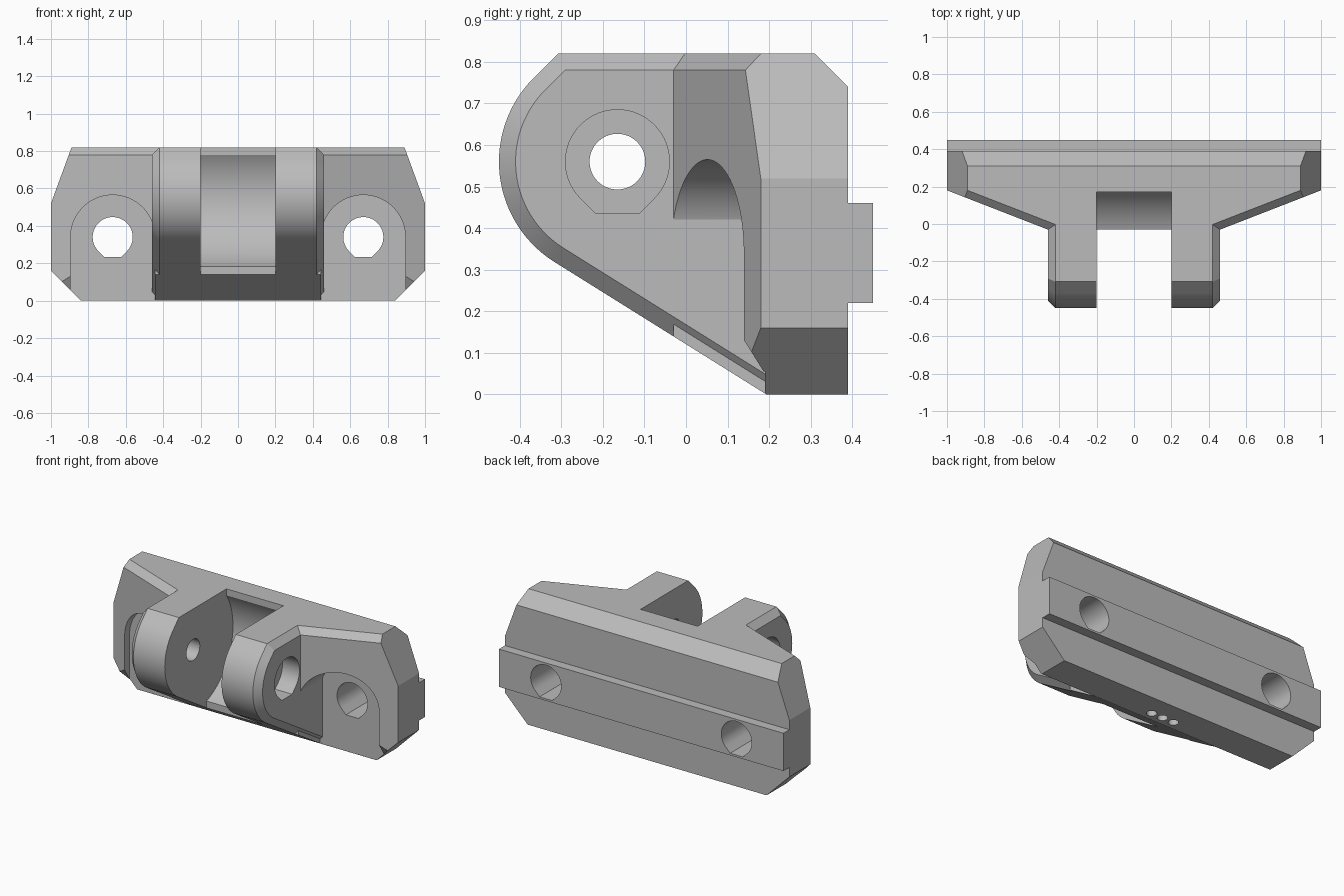
import bpy
import bmesh
from math import sin, cos, radians
from mathutils import Vector

cube = bpy.data.objects.get("Cube")
if cube:
    bpy.data.objects.remove(cube, do_unlink=True)

grey = bpy.data.materials.new("plain grey")
grey.use_nodes = True
colour = (0.5, 0.5, 0.5, 1)
grey.diffuse_color = colour
grey.node_tree.nodes["Principled BSDF"].inputs["Base Color"].default_value = colour

PIVOT = Vector((-0.165, 0.56))
ARM_R, SLOPE, TOP = 0.285, 238, 0.82
SCREW_X, SCREW_Z = 0.67, 0.34


def finish(name, bm):
    bmesh.ops.recalc_face_normals(bm, faces=bm.faces)
    mesh = bpy.data.meshes.new(name)
    bm.to_mesh(mesh)
    bm.free()
    mesh.materials.append(grey)
    obj = bpy.data.objects.new(name, mesh)
    bpy.context.collection.objects.link(obj)
    return obj


def place(axis, t, p, q):
    return {"x": (t, p, q), "y": (p, t, q), "z": (p, q, t)}[axis]


def loft(name, axis, sections):
    """Join matching outlines, each given as (position, points)."""
    bm = bmesh.new()
    rings = [[bm.verts.new(place(axis, t, *p)) for p in pts] for t, pts in sections]
    for a, b in zip(rings, rings[1:]):
        for i in range(len(a)):
            j = (i + 1) % len(a)
            bm.faces.new((a[i], a[j], b[j], b[i]))
    bm.faces.new(rings[0])
    bm.faces.new(rings[-1])
    return finish(name, bm)


def prism(name, axis, pts, start, end):
    return loft(name, axis, [(start, pts), (end, pts)])


def rect(p0, p1, q0, q1):
    return [(p0, q0), (p1, q0), (p1, q1), (p0, q1)]


def arc(centre, r, a0, a1, n=48):
    steps = [radians(a0 + (a1 - a0) * i / n) for i in range(n + 1)]
    return [(centre[0] + r * cos(a), centre[1] + r * sin(a)) for a in steps]


def circle(centre, r, n=64):
    return arc(centre, r, 0, 360, n)[:-1]


def flat_hole(centre, r):
    """Round hole with a flat-bottomed lower edge."""
    c, w = centre, r * 0.414
    return arc(c, r, -45, 225) + [(c[0] - w, c[1] - r), (c[0] + w, c[1] - r)]


def combine(target, tool, operation="DIFFERENCE"):
    mod = target.modifiers.new(operation.lower(), "BOOLEAN")
    mod.operation, mod.object, mod.solver = operation, tool, "EXACT"
    bpy.context.view_layer.objects.active = target
    bpy.ops.object.modifier_apply(modifier=mod.name)
    bpy.data.objects.remove(tool, do_unlink=True)


# Base body: a block trimmed by planes
bm = bmesh.new()
bmesh.ops.create_cube(bm, size=1)
for v in bm.verts:
    v.co = (v.co.x * 2, -0.03 if v.co.y < 0 else 0.39, TOP if v.co.z > 0 else 0)
slope_n = Vector((0, cos(radians(SLOPE)), sin(radians(SLOPE))))
cuts = [(Vector((0, *PIVOT)) + slope_n * ARM_R, slope_n),
        (Vector((0, 0.39, 0.74)), Vector((0, 1, 1)))]
for s in (-1, 1):
    front_n = Vector((0.21 * s, -0.54, 0)).normalized()
    cuts += [((s, 0, 0.52), Vector((0.30 * s, 0, 0.11))),
             ((s, 0, 0.16), Vector((s, 0, -1))),
             ((0.46 * s, -0.03, 0), front_n),
             ((0.46 * s, -0.03, 0.78), front_n + Vector((0, 0, 1)))]
for co, no in cuts:
    bmesh.ops.bisect_plane(bm, geom=bm.verts[:] + bm.edges[:] + bm.faces[:],
                           plane_co=co, plane_no=no, clear_outer=True)
    bmesh.ops.holes_fill(bm, edges=[e for e in bm.edges if e.is_boundary], sides=0)
body = finish("hinge_bracket", bm)

# Screw pockets, open at the bottom, with a trimmed outer lip
for s in (-1, 1):
    x, r = SCREW_X * s, 0.225
    pocket = arc((x, SCREW_Z), r, 0, 180) + [(x - r, -0.1), (x + r, -0.1)]
    combine(body, prism("pocket_cutter", "y", pocket, -0.3, 0.19))
    lip = [(0.1, 0.194), (0.19, 0.05), (0.19, -0.05), (0, -0.05)]
    combine(body, prism("lip_cutter", "x", lip, 0.85 * s, 1.1 * s))

# Round clearance between the arms
combine(body, prism("clearance_cutter", "x", circle(PIVOT, 0.4, 128), -0.2, 0.2))
combine(body, prism("opening_cutter", "x", rect(-0.5, 0.17, 0.7, 1), -0.2, 0.2))


# Hinge arms with a chamfered outer edge
def arm_outline(inset):
    pts = arc(PIVOT, ARM_R - inset, 135, SLOPE)
    y, z = pts[0]
    top = TOP - inset
    y1, z1 = pts[-1]
    z_end = z1 - (0.19 - y1) * cos(radians(SLOPE)) / sin(radians(SLOPE))
    return [(y + top - z, top)] + pts + [(0.19, z_end), (0.3, z_end), (0.3, top)]


for s in (-1, 1):
    arm = loft("arm", "x", [(0.2 * s, arm_outline(0)), (0.42 * s, arm_outline(0)),
                            (0.46 * s, arm_outline(0.04))])
    combine(body, arm, "UNION")

# Rear locating rail
combine(body, prism("rail", "y", rect(-1, 1, 0.22, 0.46), 0.3, 0.45), "UNION")

# Pivot bores, counterbores and screw holes
combine(body, prism("pivot_cutter", "x", circle(PIVOT, 0.067), -0.6, 0.6))
for s in (-1, 1):
    combine(body, prism("counterbore_cutter", "x", flat_hole(PIVOT, 0.125),
                        0.34 * s, 0.6 * s))
    combine(body, prism("screw_cutter", "y", flat_hole((SCREW_X * s, SCREW_Z), 0.107),
                        0, 0.6))

# Three small blind holes underneath
for x in (-0.08, 0, 0.08):
    combine(body, prism("dimple_cutter", "z", circle((x, 0.25), 0.03, 24), -0.1, 0.06))

bpy.ops.object.select_all(action="DESELECT")
body.select_set(True)
bpy.context.view_layer.objects.active = body
bpy.ops.object.shade_smooth_by_angle(angle=radians(20))
